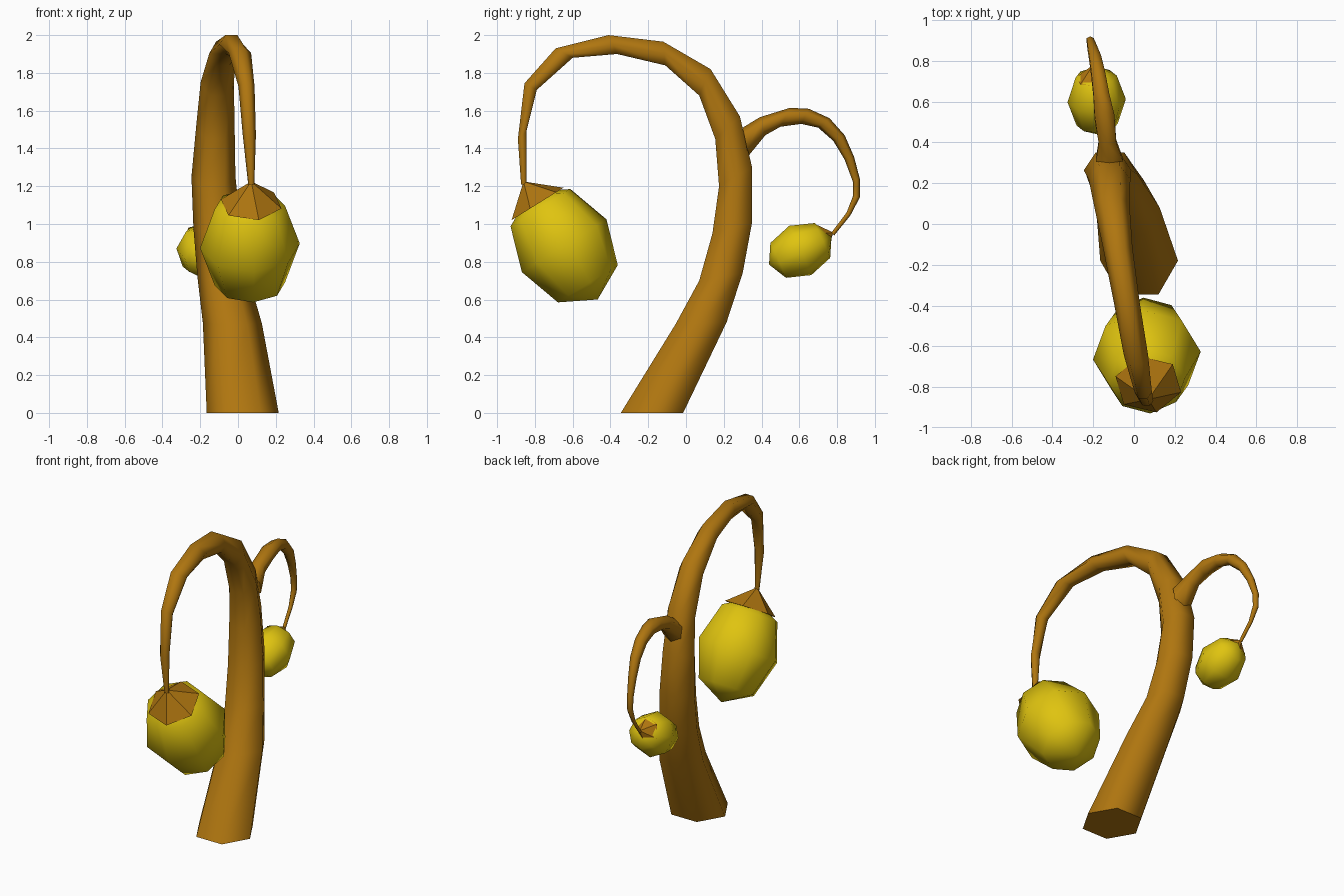
import bpy, bmesh
from math import sin, cos, pi, radians
from mathutils import Vector, Matrix

if "Cube" in bpy.data.objects:
    bpy.data.objects.remove(bpy.data.objects["Cube"], do_unlink=True)


def make_material(name, colour):
    mat = bpy.data.materials.new(name)
    mat.use_nodes = True
    mat.diffuse_color = (*colour, 1)
    mat.node_tree.nodes["Principled BSDF"].inputs["Base Color"].default_value = (*colour, 1)
    return mat


bark_brown = make_material("bark brown", (0.43, 0.18, 0.005))
fruit_yellow = make_material("fruit yellow", (0.74, 0.55, 0.005))


def finish(bm, name, material):
    bmesh.ops.recalc_face_normals(bm, faces=bm.faces)
    mesh = bpy.data.meshes.new(name)
    bm.to_mesh(mesh)
    bm.free()
    mesh.materials.append(material)
    obj = bpy.data.objects.new(name, mesh)
    bpy.context.scene.collection.objects.link(obj)
    return obj


def tapered_stem(name, sections, phase):
    """Six-sided tube; each section is (x, inner y, inner z, outer y, outer z)."""
    bm = bmesh.new()
    angles = [phase + i * pi / 3 for i in range(6)]
    widest = max(sin(a) for a in angles)
    rings = []
    for x, inner_y, inner_z, outer_y, outer_z in sections:
        inner, outer = Vector((x, inner_y, inner_z)), Vector((x, outer_y, outer_z))
        centre, across = (inner + outer) / 2, (outer - inner) / 2 / widest
        side = Vector((across.length, 0, 0))
        rings.append([bm.verts.new(centre + side * cos(a) + across * sin(a)) for a in angles])
    for low, high in zip(rings, rings[1:]):
        for i in range(6):
            j = (i + 1) % 6
            bm.faces.new((low[i], low[j], high[j], high[i])).smooth = True
    # Flat end faces
    bm.faces.new(rings[0])
    bm.faces.new(rings[-1])
    return finish(bm, name, bark_brown)


def axis_matrix(origin, direction):
    """Local z points along direction, local x stays on the world x axis."""
    z = Vector(direction).normalized()
    y = z.cross(Vector((1, 0, 0))).normalized()
    x = y.cross(z)
    rotation = Matrix((x, y, z)).transposed().to_4x4()
    return Matrix.Translation(origin) @ rotation


def fruit(name, centre, direction, radius):
    bm = bmesh.new()
    bmesh.ops.create_uvsphere(bm, u_segments=8, v_segments=4, radius=radius)
    bmesh.ops.scale(bm, vec=(1, 1, 1.265), verts=bm.verts)
    bm.transform(axis_matrix(centre, direction) @ Matrix.Rotation(radians(-5), 4, "Z"))
    for face in bm.faces:
        face.smooth = True
    return finish(bm, name, fruit_yellow)


def fruit_cap(name, tip, direction, radius, height):
    bm = bmesh.new()
    bmesh.ops.create_cone(bm, cap_ends=True, segments=6, radius1=0, radius2=radius, depth=height)
    bmesh.ops.remove_doubles(bm, verts=bm.verts, dist=0.0001)
    bm.transform(axis_matrix(tip, direction) @ Matrix.Translation((0, 0, height / 2))
                 @ Matrix.Rotation(radians(-14), 4, "Z"))
    return finish(bm, name, bark_brown)


# Main trunk, curling forward over the large fruit
tapered_stem("trunk", [
    (0.025, -0.345, 0, -0.015, 0),
    (-0.03, -0.055, 0.47, 0.215, 0.48),
    (-0.08, 0.07, 0.7, 0.3, 0.74),
    (-0.11, 0.14, 0.95, 0.35, 1.01),
    (-0.13, 0.175, 1.2, 0.35, 1.3),
    (-0.12, 0.155, 1.45, 0.285, 1.57),
    (-0.11, 0.07, 1.68, 0.13, 1.82),
    (-0.08, -0.11, 1.84, -0.12, 1.965),
    (-0.035, -0.365, 1.9, -0.41, 2),
    (0.01, -0.6, 1.88, -0.69, 1.93),
    (0.045, -0.79, 1.71, -0.855, 1.745),
    (0.06, -0.845, 1.49, -0.89, 1.45),
    (0.07, -0.845, 1.21, -0.873, 1.21),
], 0)

# Thinner side branch, curling backward
tapered_stem("side_branch", [
    (-0.12, 0.33, 1.36, 0.3, 1.51),
    (-0.13, 0.42, 1.47, 0.39, 1.565),
    (-0.145, 0.5, 1.515, 0.55, 1.615),
    (-0.16, 0.61, 1.53, 0.65, 1.61),
    (-0.175, 0.7, 1.51, 0.76, 1.56),
    (-0.19, 0.78, 1.44, 0.84, 1.47),
    (-0.205, 0.84, 1.34, 0.89, 1.355),
    (-0.215, 0.885, 1.22, 0.92, 1.24),
    (-0.215, 0.885, 1.15, 0.92, 1.14),
    (-0.21, 0.85, 1.06, 0.87, 1.045),
    (-0.2, 0.77, 0.955, 0.785, 0.94),
], pi / 6)

# Hanging fruits with their cone caps
large_axis = (0, 0.53, -0.85)
small_axis = (0.02, -0.91, -0.41)
fruit("large_fruit", (0.063, -0.645, 0.885), large_axis, 0.265)
fruit_cap("large_fruit_cap", (0.07, -0.86, 1.225), large_axis, 0.167, 0.14)
fruit("small_fruit", (-0.183, 0.605, 0.86), small_axis, 0.1435)
fruit_cap("small_fruit_cap", (-0.2, 0.78, 0.955), small_axis, 0.09, 0.076)
